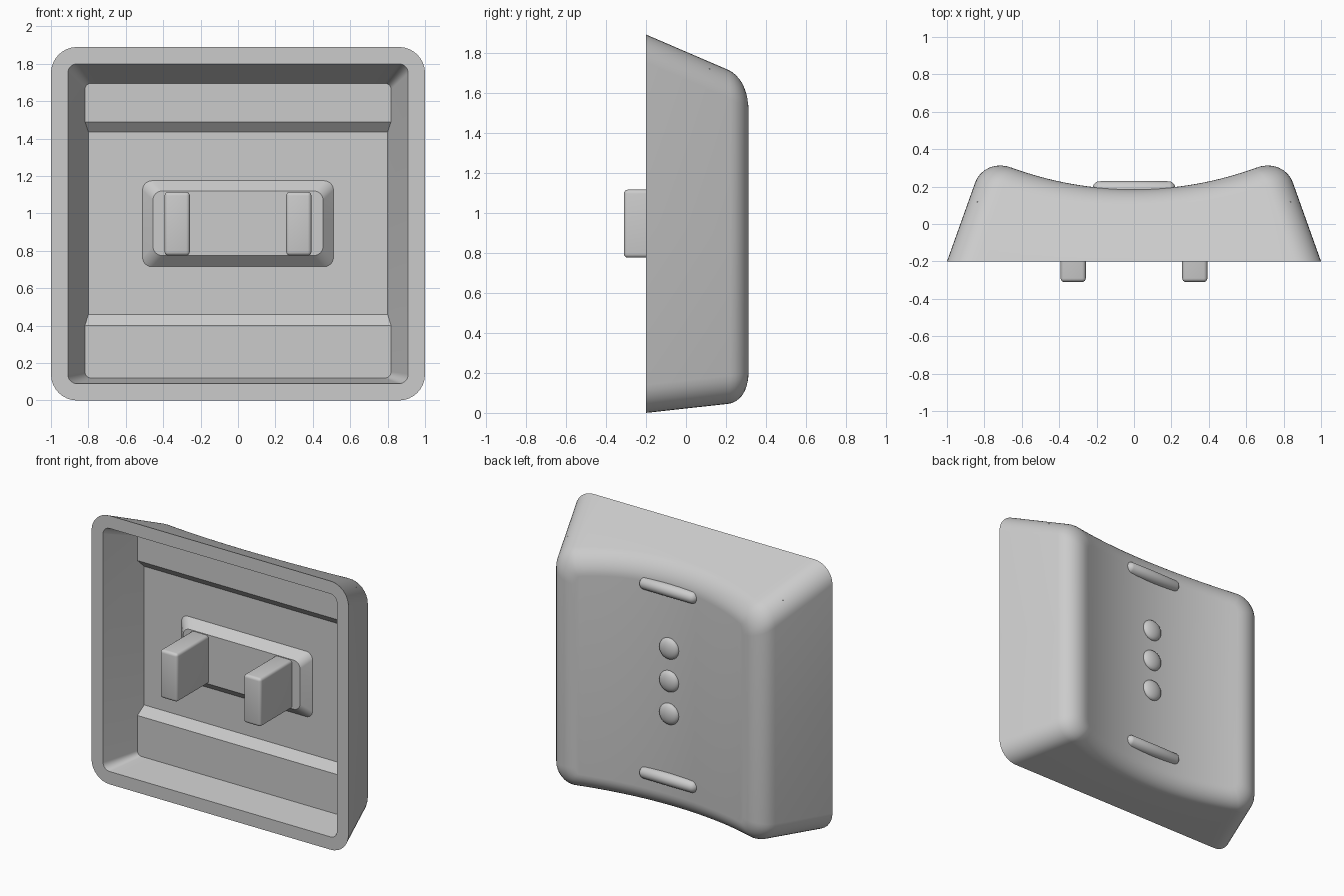
import bpy, bmesh, math

if "Cube" in bpy.data.objects:
    bpy.data.objects.remove(bpy.data.objects["Cube"])

grey = bpy.data.materials.new("warm_grey_plastic")
grey.use_nodes = True
COLOUR = (0.6, 0.6, 0.6, 1)
grey.diffuse_color = COLOUR
grey.node_tree.nodes["Principled BSDF"].inputs["Base Color"].default_value = COLOUR


def finish(name, bm, angle=32):
    """Turn a bmesh into a shaded, coloured object."""
    bmesh.ops.recalc_face_normals(bm, faces=bm.faces)
    mesh = bpy.data.meshes.new(name)
    bm.to_mesh(mesh)
    bm.free()
    mesh.materials.append(grey)
    ob = bpy.data.objects.new(name, mesh)
    bpy.context.collection.objects.link(ob)
    bpy.ops.object.select_all(action='DESELECT')
    ob.select_set(True)
    bpy.context.view_layer.objects.active = ob
    bpy.ops.object.shade_smooth_by_angle(angle=math.radians(angle))
    return ob


# Rounded-rectangle loop: each entry is (side x, side z, corner x, corner z)
CORNER, SIDE = 8, 28


def loop_params():
    quarter = [(1, 0, 1, 0)]
    for k in range(CORNER + 1):
        a = math.pi / 2 * k / CORNER
        quarter.append((1, 1, math.cos(a), math.sin(a)))
    top = [(1 - 2 * k / SIDE, 1, 0, 1) for k in range(1, SIDE)]
    left = [(-u, w, -cx, cz) for u, w, cx, cz in reversed(quarter)]
    upper = quarter + top + left
    lower = [(u, -w, cx, -cz) for u, w, cx, cz in reversed(upper[1:-1])]
    return upper + lower


PARAMS = loop_params()
N = len(PARAMS)


def point(p, y, hx, z0, z1, r):
    u, w, cx, cz = p
    return (u * (hx - r) + r * cx, y,
            (z0 + z1) / 2 + w * ((z1 - z0) / 2 - r) + r * cz)


def ring(y, hx, z0, z1, r):
    return [point(p, y, hx, z0, z1, r) for p in PARAMS]


def loft(bm, rings, cap_start=False, cap_end=False):
    """Skin rings; caps are vertical strips so they may follow a curve in x."""
    vs = [[bm.verts.new(c) for c in loop] for loop in rings]
    for a, b in zip(vs, vs[1:]):
        for i in range(N):
            j = (i + 1) % N
            bm.faces.new((a[i], a[j], b[j], b[i]))
    for use, loop in ((cap_start, vs[0]), (cap_end, vs[-1])):
        if use:
            half = N // 2
            bm.faces.new((loop[0], loop[1], loop[-1]))
            for i in range(1, half - 1):
                bm.faces.new((loop[i], loop[i + 1], loop[N - i - 1], loop[N - i]))
            bm.faces.new((loop[half - 1], loop[half], loop[half + 1]))


# Shell: tapered walls, rounded rim, scooped back and hollow front
FRONT, DISH_Y, DISH_R = -0.20, 0.185, 1.9


def dish(x):
    return DISH_Y + DISH_R - math.sqrt(DISH_R ** 2 - x * x)


def wall(p, y, dx=0.0, dz=0.0, r=0.14):
    d = y - FRONT
    return point(p, y, 1 - 0.357 * d - dx, 0.11 * d + dz, 1.89 - 0.43 * d - dz, r)


def rim_profile(p, steps=8, weight=0.72):
    """Blend from the wall over the rim into the scooped face."""
    y = 0.3
    for _ in range(12):
        y = dish(wall(p, y)[0])
    c = wall(p, y)
    a = wall(p, y - 0.10 - 0.04 * abs(p[2]))
    b = wall(p, y, 0.15, 0.11, 0.04)
    b = (b[0], dish(b[0]), b[2])
    out = []
    for k in range(steps + 1):
        t = k / steps
        f = ((1 - t) ** 2, 2 * weight * t * (1 - t), t * t)
        out.append(tuple((f[0] * a[i] + f[1] * c[i] + f[2] * b[i]) / sum(f)
                         for i in range(3)))
    return out


bm = bmesh.new()
cavity = [ring(0.10, 0.80, 0.126, 1.675, 0.03), ring(FRONT, 0.91, 0.09, 1.80, 0.05)]
rim = [list(loop) for loop in zip(*[rim_profile(p) for p in PARAMS])]
loft(bm, cavity + [ring(FRONT, 1, 0, 1.89, 0.14)] + rim, True, True)
finish("shell", bm)


# Raised ledges along the top and bottom of the cavity floor
def ledge(name, profile):
    bm = bmesh.new()
    face = bm.faces.new([bm.verts.new((-0.84, y, z)) for y, z in profile])
    ext = bmesh.ops.extrude_face_region(bm, geom=[face])
    moved = [v for v in ext["geom"] if isinstance(v, bmesh.types.BMVert)]
    bmesh.ops.translate(bm, verts=moved, vec=(1.68, 0, 0))
    finish(name, bm)


ledge("upper_ledge", [(0.05, 1.49), (0.10, 1.435), (0.12, 1.435), (0.12, 1.72), (0.05, 1.72)])
ledge("lower_ledge", [(0.05, 0.40), (0.10, 0.46), (0.12, 0.46), (0.12, 0.10), (0.05, 0.10)])

# Sloped boss that carries the prongs
bm = bmesh.new()
loft(bm, [ring(0.12, 0.51, 0.715, 1.175, 0.05), ring(0.10, 0.51, 0.715, 1.175, 0.05),
          ring(0.04, 0.455, 0.775, 1.12, 0.05)], True, True)
finish("boss", bm)

# Two mounting prongs
for side, name in ((-1, "right_prong"), (1, "left_prong")):
    bm = bmesh.new()
    bmesh.ops.create_cube(bm, size=1)
    for v in bm.verts:
        v.co = (side * 0.325 + v.co.x * 0.135, -0.12 + v.co.y * 0.38, 0.945 + v.co.z * 0.34)
    bmesh.ops.bevel(bm, geom=bm.edges[:], offset=0.02, segments=4, profile=0.5,
                    affect='EDGES')
    finish(name, bm, 35)


# Raised marks on the scooped face: rounded bars and domes
def mark(name, z, radius, height, stretch=0.0):
    bm = bmesh.new()
    bmesh.ops.create_uvsphere(bm, u_segments=24, v_segments=12, radius=1)
    for v in bm.verts:
        x, y, h = v.co.z, v.co.y, v.co.x
        shift = math.copysign(stretch, x) if abs(x) > 0.01 else 0
        v.co = (x * radius + shift, DISH_Y + y * height, z + h * radius)
    finish(name, bm, 60)


mark("upper_bar", 1.59, 0.043, 0.045, 0.18)
mark("lower_bar", 0.26, 0.043, 0.045, 0.18)
for i, name in enumerate(("lower_dot", "middle_dot", "upper_dot")):
    mark(name, 0.72 + 0.23 * i, 0.075, 0.035)
